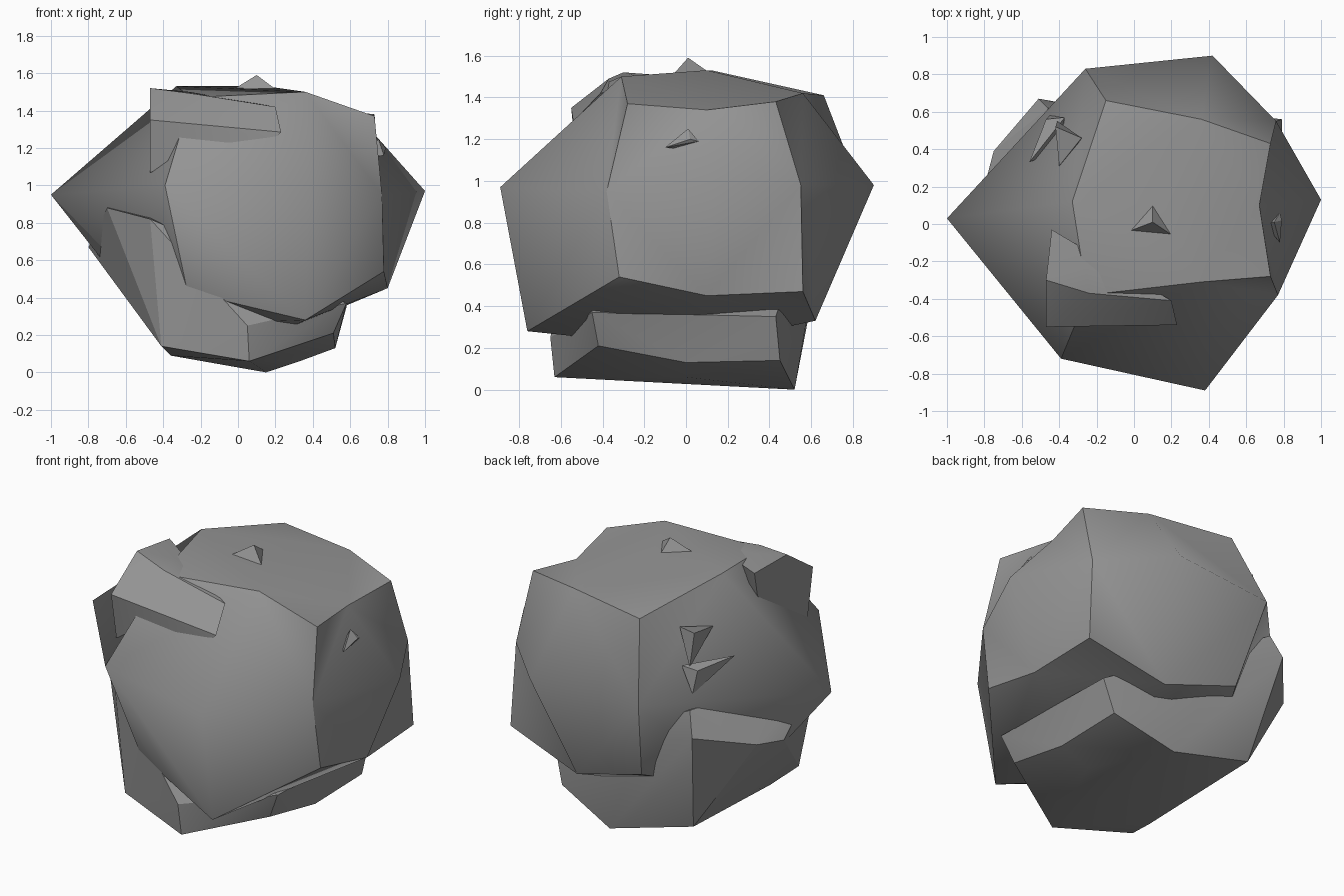
import bpy
import bmesh
import math
from mathutils import Vector

cube = bpy.data.objects.get("Cube")
if cube:
    bpy.data.objects.remove(cube, do_unlink=True)

stone = bpy.data.materials.new("grey stone")
stone.use_nodes = True
stone.diffuse_color = (0.3, 0.3, 0.3, 1)
stone.node_tree.nodes["Principled BSDF"].inputs["Base Color"].default_value = stone.diffuse_color


def finish(name, bm):
    """Turn a bmesh into a smooth stone object that keeps its sharp edges."""
    bmesh.ops.recalc_face_normals(bm, faces=bm.faces[:])
    for face in bm.faces:
        face.smooth = True
    mesh = bpy.data.meshes.new(name)
    bm.to_mesh(mesh)
    bm.free()
    mesh.materials.append(stone)
    obj = bpy.data.objects.new(name, mesh)
    bpy.context.collection.objects.link(obj)
    return obj


def chunk(name, points, angle=22):
    """Broken piece of rock: the hull of a few corner points."""
    bm = bmesh.new()
    for point in points:
        bm.verts.new(point)
    bmesh.ops.convex_hull(bm, input=bm.verts[:])
    loose = [v for v in bm.verts if not v.link_faces]
    bmesh.ops.delete(bm, geom=loose, context="VERTS")
    for edge in bm.edges:
        edge.smooth = edge.calc_face_angle(0) < math.radians(angle)
    return finish(name, bm)


# Boulder: a cube with one cut per side, each corner, edge middle and face
# middle pulled to its place. Letters: Left Right, Front Back, Down Up.
boulder_points = {
    "RFU": (.73, -.28, 1.37), "RBU": (.73, .43, 1.38),
    "LBU": (-.15, .66, 1.41), "LFU": (-.25, -.38, 1.47),
    "RFD": (.78, -.32, .54), "RBD": (.79, .56, .47),
    "LBD": (-.17, .67, .47), "LFD": (-.27, -.55, .43),
    "FU": (.36, -.31, 1.5), "RU": (.67, .1, 1.34),
    "BU": (.36, .56, 1.42), "LU": (-.33, .12, 1.53),
    "RF": (.77, -.38, .95), "RB": (.76, .55, .98),
    "LB": (-.26, .83, .97), "LF": (-.39, -.72, 1),
    "FD": (.36, -.76, .28), "RD": (.8, .1, .45),
    "BD": (.3, .62, .33), "LD": (-.45, .1, .25),
    "U": (.15, .1, 1.53), "D": (.2, 0, .2),
    "F": (.38, -.89, .97), "B": (.42, .9, .98),
    "R": (1, .13, .97), "L": (-1, .03, .95),
}


def letters(co):
    pairs = zip(co, ("LR", "FB", "DU"))
    return "".join(p[c > 0] for c, p in pairs if abs(c) > .1)


bm = bmesh.new()
bmesh.ops.create_cube(bm, size=2)
bmesh.ops.subdivide_edges(bm, edges=bm.edges[:], cuts=1, use_grid_fill=True)
for edge in bm.edges:
    edge.smooth = edge.calc_face_angle(0) < 1
# Cut every quad from one edge middle to the next, which chips the corners
for face in bm.faces[:]:
    ends = [v for v in face.verts if len(letters(v.co)) == 2]
    bmesh.ops.connect_verts(bm, verts=ends)
for vert in bm.verts:
    vert.co = Vector(boulder_points[letters(vert.co)])
finish("boulder", bm)

# Lower rock that the boulder rests in
chunk("base_rock", [
    # underside rim
    (.52, .45, .14), (.52, 0, .13), (.51, -.42, .21), (.15, .52, 0),
    (.06, -.63, .06), (.33, 0, .06), (-.41, -.5, .14), (-.4, .5, .15),
    (-.36, -.3, .09),
    # upper rim, mostly inside the boulder
    (.58, -.45, .37), (.58, .43, .35), (.05, -.65, .25), (0, .58, .35),
    (-.47, -.52, .82), (-.7, -.27, .88), (-.75, .39, .7), (-.8, .2, .67),
    (-.51, .67, .78), (-.46, .62, .92),
])

# Ledge sticking out near the top
chunk("upper_ledge", [
    (-.47, -.55, 1.35), (.23, -.54, 1.285), (.2, -.41, 1.42),
    (-.24, -.37, 1.49), (-.47, -.3, 1.52), (-.44, -.03, 1.5),
    (-.47, -.5, 1.07), (-.26, -.23, 1.5), (.2, -.54, 1.25), (-.4, -.2, .9),
])

# Back shoulder shards
chunk("shard_upper", [
    (-.28, .46, 1.32), (-.4, .31, 1.3), (-.42, .52, 1.34), (-.41, .55, 1.14),
    (-.3, .4, 1.1),
])
chunk("shard_lower", [
    (-.56, .33, 1.17), (-.37, .57, 1.15), (-.47, .56, 1.14), (-.45, .58, 1),
    (-.4, .4, 1),
])

# Small spikes on the top and the side
chunk("top_spike", [
    (.1, .01, 1.59), (-.03, -.04, 1.51), (.22, -.07, 1.5), (.1, .11, 1.52),
], angle=80)
chunk("side_spike", [
    (.79, .02, 1.2), (.75, .01, 1.25), (.78, -.1, 1.16), (.78, .06, 1.19),
    (.7, 0, 1.15),
])
